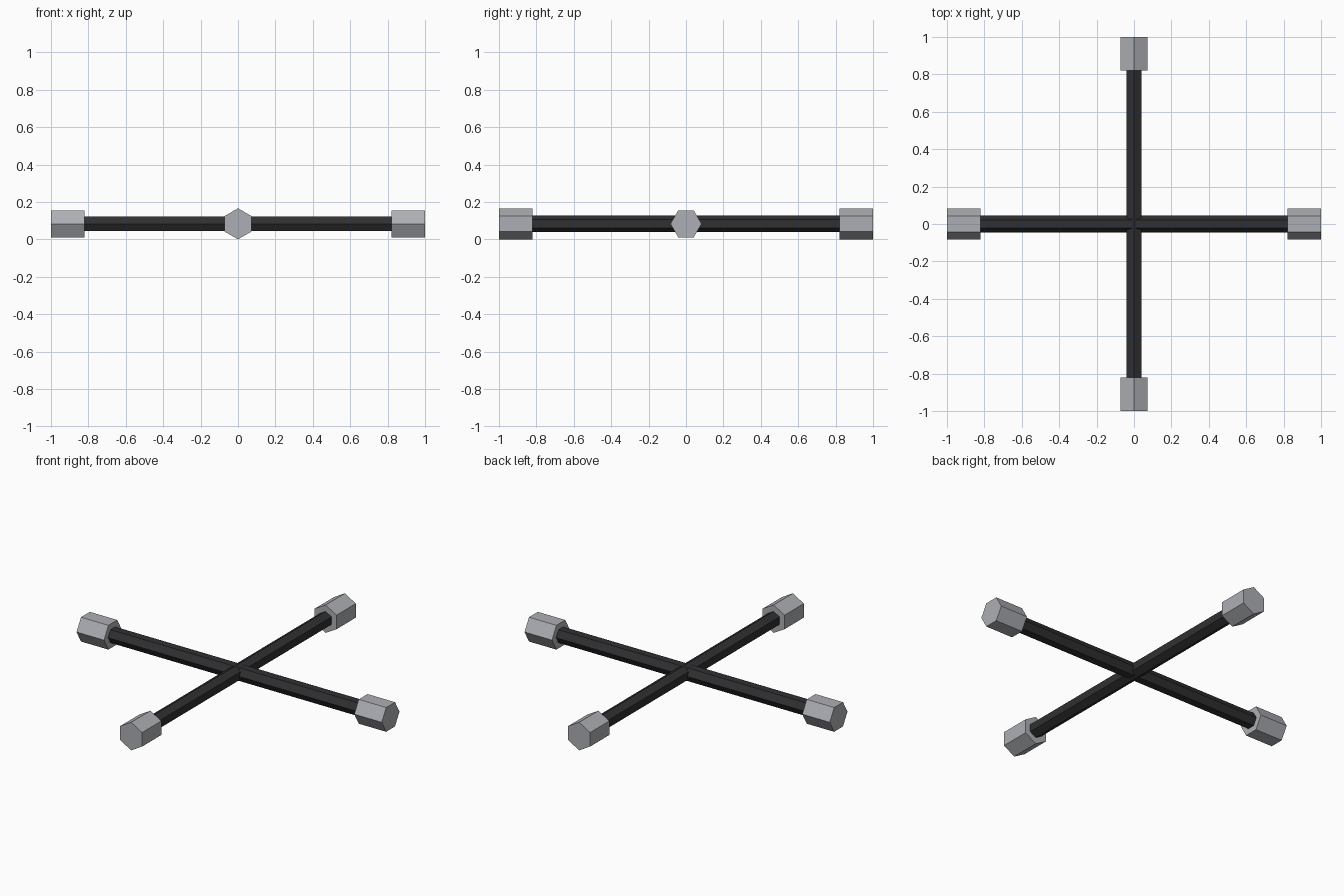
import bpy
from math import pi

if "Cube" in bpy.data.objects:
    bpy.data.objects.remove(bpy.data.objects["Cube"])

R_SOCKET, R_BAR = 0.083, 0.045
Z = R_SOCKET            # height of the shared axis
INNER, OUTER = 0.82, 1.0


def material(name, color):
    m = bpy.data.materials.new(name)
    m.diffuse_color = color
    m.use_nodes = True
    m.node_tree.nodes["Principled BSDF"].inputs["Base Color"].default_value = m.diffuse_color
    return m


black = material("black_steel", (0.03, 0.03, 0.033, 1))
grey = material("plain_steel", (0.42, 0.43, 0.46, 1))


def hex_prism(name, axis, start, end, radius, mat):
    """Six-sided prism lying along the x or y axis."""
    mid = (start + end) / 2
    loc = (mid, 0, Z) if axis == "x" else (0, mid, Z)
    rot = (0, pi / 2, 0) if axis == "x" else (pi / 2, 0, 0)
    bpy.ops.mesh.primitive_cylinder_add(vertices=6, radius=radius,
                                        depth=end - start,
                                        location=loc, rotation=rot)
    obj = bpy.context.object
    obj.name = name
    obj.data.materials.append(mat)


for axis in "xy":
    # crossing bar, seated slightly inside its sockets
    hex_prism(f"bar_{axis}", axis, -INNER - 0.01, INNER + 0.01, R_BAR, black)
    # hexagonal socket on each end
    hex_prism(f"socket_{axis}_negative", axis, -OUTER, -INNER, R_SOCKET, grey)
    hex_prism(f"socket_{axis}_positive", axis, INNER, OUTER, R_SOCKET, grey)
